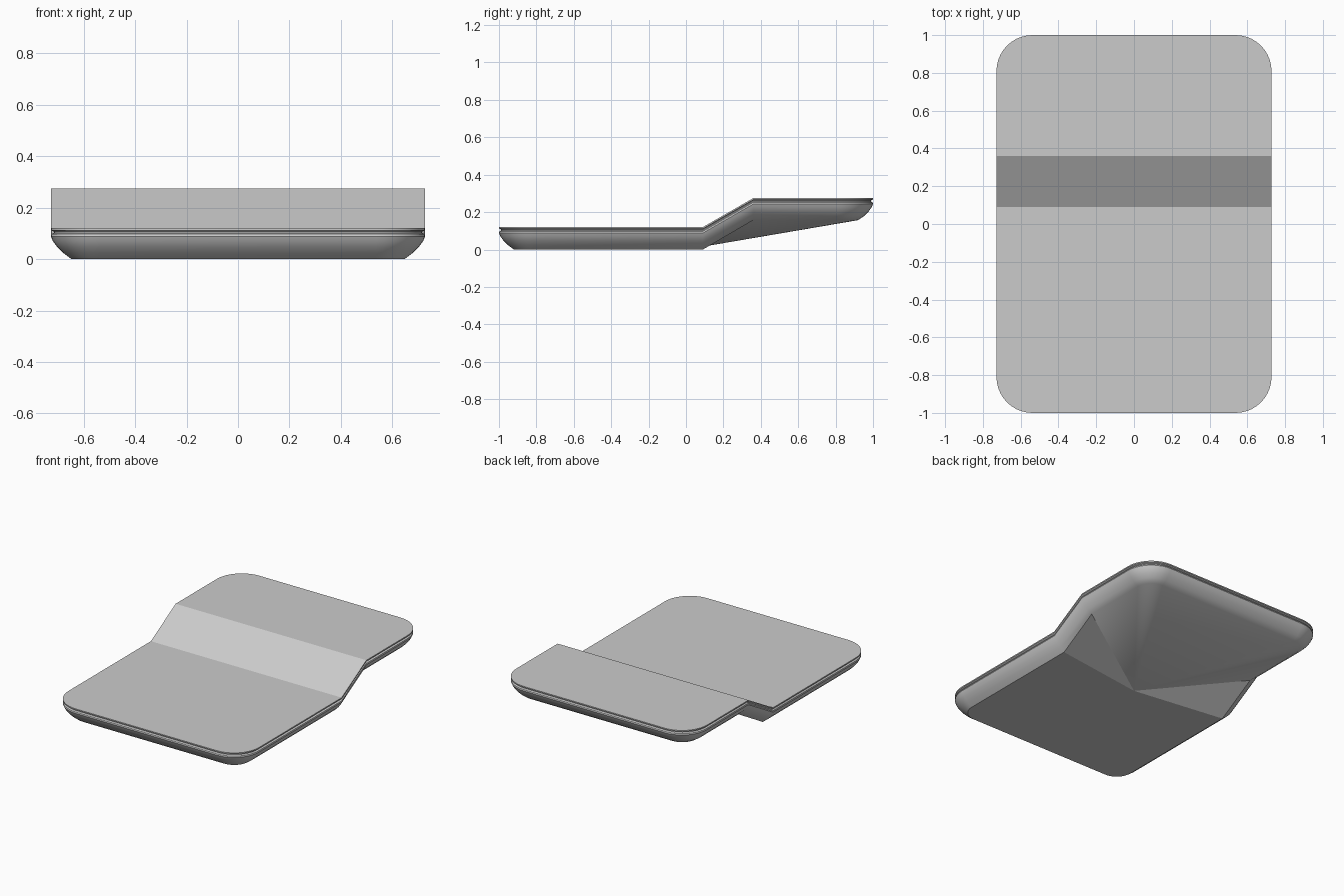
import bpy, bmesh, math

if "Cube" in bpy.data.objects:
    bpy.data.objects.remove(bpy.data.objects["Cube"])

HX, HY, R = 0.728, 1.0, 0.19      # half sizes and corner radius
Y0, Y1, RISE = 0.09, 0.36, 0.155  # ramp start, end and height
SEG = 10                          # segments per corner


def lift(y):
    return RISE * min(max((y - Y0) / (Y1 - Y0), 0), 1)


def outline(inset):
    """Rounded rectangle, with extra points where the ramp folds."""
    r, pts = R - inset, []
    for k, (sx, sy) in enumerate([(1, 1), (-1, 1), (-1, -1), (1, -1)]):
        for i in range(SEG + 1):
            a = math.pi / 2 * (k + i / SEG)
            pts.append((sx * (HX - R) + r * math.cos(a),
                        sy * (HY - R) + r * math.sin(a)))
        if k == 1:
            pts += [(-HX + inset, Y1), (-HX + inset, Y0)]
        if k == 3:
            pts += [(HX - inset, Y0), (HX - inset, Y1)]
    return pts


# Edge profile from the top rim, through the groove, down to the base
profile = [(0, 0.12), (0, 0.112), (0.012, 0.107), (0.012, 0.102), (0.002, 0.097),
           (0, 0.088), (0.008, 0.07), (0.024, 0.048), (0.048, 0.024), (0.08, 0.002)]

bm = bmesh.new()
rings = [[bm.verts.new((x, y, z + lift(y))) for x, y in outline(d)] for d, z in profile]
n = len(rings[0])
for a, b in zip(rings, rings[1:]):
    for i in range(n):
        j = (i + 1) % n
        bm.faces.new((a[i], b[i], b[j], a[j]))

# Stepped top: rear flat, ramp, front flat
top = rings[0]
c = SEG + 1
l1, l0, r0, r1 = 2 * c, 2 * c + 1, n - 2, n - 1
bm.faces.new([top[r1]] + top[:l1 + 1])
bm.faces.new((top[r0], top[r1], top[l1], top[l0]))
bm.faces.new(top[l0:r0 + 1])

# Underside fan meeting at the middle
hub = bm.verts.new((0, 0, 0))
low = rings[-1]
for v in low:
    if v.co.y < Y0 + 0.001:
        v.co.z = 0
for i in range(n):
    bm.faces.new((low[(i + 1) % n], low[i], hub))

bmesh.ops.recalc_face_normals(bm, faces=bm.faces)
mesh = bpy.data.meshes.new("stepped_tray")
bm.to_mesh(mesh)
bm.free()
tray = bpy.data.objects.new("stepped_tray", mesh)
bpy.context.collection.objects.link(tray)
bpy.context.view_layer.objects.active = tray
tray.select_set(True)
bpy.ops.object.shade_smooth_by_angle(angle=math.radians(28))
